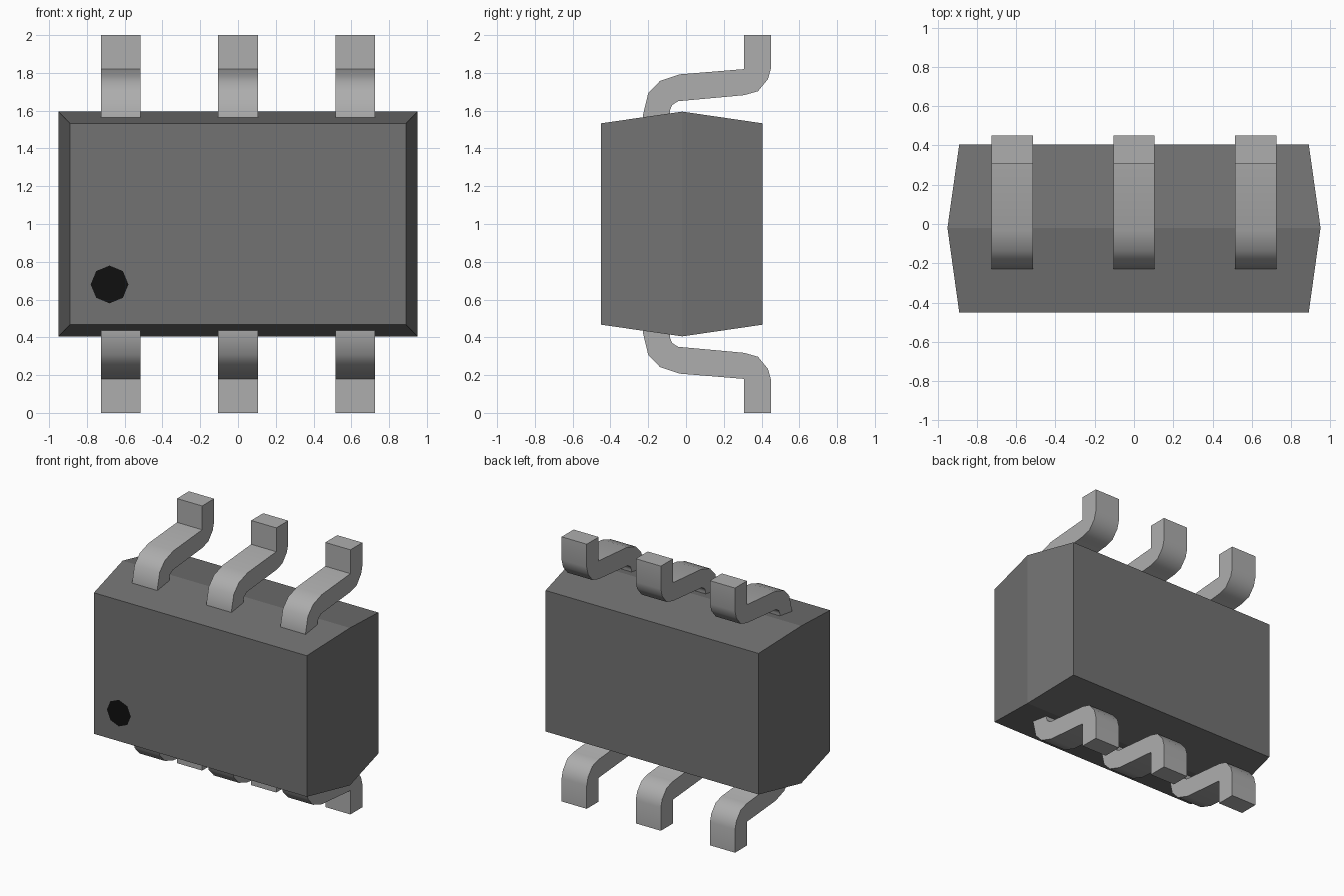
import bpy, bmesh, math

if "Cube" in bpy.data.objects:
    bpy.data.objects.remove(bpy.data.objects["Cube"])


def material(name, value):
    mat = bpy.data.materials.new(name)
    mat.diffuse_color = (value, value, value, 1)
    mat.use_nodes = True
    mat.node_tree.nodes["Principled BSDF"].inputs["Base Color"].default_value = mat.diffuse_color
    return mat


def finish(name, bm, mat):
    bmesh.ops.recalc_face_normals(bm, faces=bm.faces)
    mesh = bpy.data.meshes.new(name)
    bm.to_mesh(mesh)
    bm.free()
    mesh.materials.append(mat)
    obj = bpy.data.objects.new(name, mesh)
    bpy.context.collection.objects.link(obj)
    return obj


plastic = material("dark_plastic", 0.17)
metal = material("lead_metal", 0.42)
black = material("marker_black", 0.005)

# Body: three rectangles lofted from front to back, widest at the parting line
bm = bmesh.new()
rings = []
for y, hx, hz in ((-0.45, 0.89, 0.533), (-0.02, 0.95, 0.595), (0.405, 0.89, 0.533)):
    rings.append([bm.verts.new((sx * hx, y, 1 + sz * hz))
                  for sx, sz in ((-1, -1), (1, -1), (1, 1), (-1, 1))])
for a, b in zip(rings, rings[1:]):
    for i in range(4):
        j = (i + 1) % 4
        bm.faces.new((a[i], a[j], b[j], b[i]))
bm.faces.new(rings[0])
bm.faces.new(rings[-1])
finish("body", bm, plastic)

# Leads: bent gull-wing side profile (y, height above centre), rooted in the body
profile = [(0.45, 1.0), (0.45, 0.825), (0.434, 0.767), (0.381, 0.703),
           (0.307, 0.682), (-0.042, 0.65), (-0.074, 0.629), (-0.085, 0.602),
           (-0.085, 0.55), (-0.228, 0.55), (-0.228, 0.576), (-0.2, 0.692),
           (-0.138, 0.757), (-0.035, 0.792), (0.307, 0.82), (0.307, 1.0)]


def lead(name, x, side):
    bm = bmesh.new()
    face = bm.faces.new([bm.verts.new((x - 0.105, y, 1 + side * h)) for y, h in profile])
    ext = bmesh.ops.extrude_face_region(bm, geom=[face], use_keep_orig=True)
    verts = [v for v in ext["geom"] if isinstance(v, bmesh.types.BMVert)]
    bmesh.ops.translate(bm, verts=verts, vec=(0.21, 0, 0))
    obj = finish(name, bm, metal)
    bpy.ops.object.select_all(action="DESELECT")
    obj.select_set(True)
    bpy.context.view_layer.objects.active = obj
    bpy.ops.object.shade_smooth_by_angle(angle=math.radians(35))


for side, label in ((1, "upper"), (-1, "lower")):
    for i, x in enumerate((-0.62, 0, 0.62)):
        lead(f"{label}_lead_{i + 1}", x, side)

# Orientation dot: flat octagon on the front face
bm = bmesh.new()
bm.faces.new([bm.verts.new((-0.68 + 0.1 * math.cos(k * math.pi / 4), -0.452,
                            0.68 + 0.1 * math.sin(k * math.pi / 4))) for k in range(8)])
dot = finish("orientation_dot", bm, black)
if dot.data.polygons[0].normal.y > 0:
    dot.data.flip_normals()
